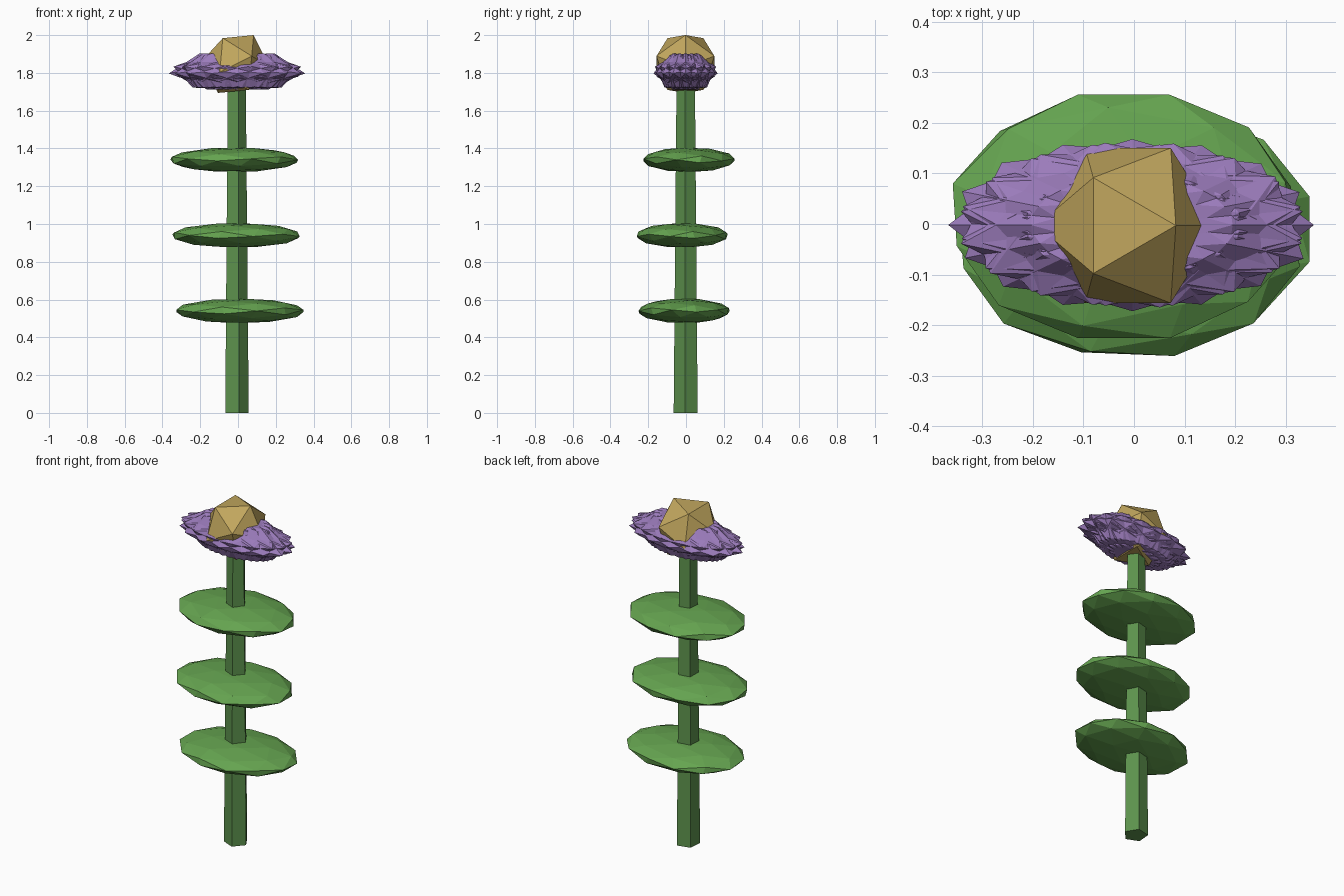
import bpy, bmesh, math, random
from mathutils import Matrix, Vector

if "Cube" in bpy.data.objects:
    bpy.data.objects.remove(bpy.data.objects["Cube"])

random.seed(4)
CX = -0.01  # axis of the flower


def material(name, rgb):
    m = bpy.data.materials.new(name)
    m.diffuse_color = (*rgb, 1)
    m.use_nodes = True
    m.node_tree.nodes["Principled BSDF"].inputs["Base Color"].default_value = m.diffuse_color
    return m


STEM = material("stem_green", (0.11, 0.29, 0.075))
LEAF = material("leaf_green", (0.13, 0.37, 0.08))
PETAL = material("petal_purple", (0.33, 0.20, 0.50))
GOLD = material("centre_gold", (0.53, 0.38, 0.11))


def finish(bm, name, mat):
    me = bpy.data.meshes.new(name)
    bm.to_mesh(me)
    bm.free()
    me.materials.append(mat)
    ob = bpy.data.objects.new(name, me)
    bpy.context.collection.objects.link(ob)
    return ob


def add_ico(bm, centre, scale, yaw=0.0, subdivisions=1):
    """Icosahedron with an edge on top, turned first and then flattened."""
    m = (Matrix.Translation(Vector(centre)) @ Matrix.Diagonal((*scale, 1))
         @ Matrix.Rotation(math.radians(yaw), 4, 'Z')
         @ Matrix.Rotation(math.radians(31.717), 4, 'Y'))
    bmesh.ops.create_icosphere(bm, subdivisions=subdivisions, radius=1, matrix=m)


# Five-sided tapered stem
bm = bmesh.new()
bmesh.ops.create_cone(bm, cap_ends=True, segments=5, radius1=0.067, radius2=0.051,
                      depth=1.8, matrix=Matrix.Translation((0, 0, 0.9)))
first = min(bm.verts, key=lambda v: v.co.z)
turn = math.radians(283) - math.atan2(first.co.y, first.co.x)
bmesh.ops.rotate(bm, verts=bm.verts, matrix=Matrix.Rotation(turn, 3, 'Z'))
bmesh.ops.translate(bm, verts=bm.verts, vec=(CX, 0, 0))
finish(bm, "stem", STEM)

# Three flat faceted leaves, each shifted a little around the stem
for i, (x, y, yaw) in enumerate([(0.01, -0.01, 15), (-0.01, -0.02, 135), (-0.02, 0.015, 255)]):
    bm = bmesh.new()
    add_ico(bm, (x, y, 0.54 + 0.4 * i), (0.35, 0.25, 0.066), yaw, 2)
    finish(bm, f"leaf_{i + 1}", LEAF)

# Overlapping spiky petals forming a flattened bloom
bm = bmesh.new()
for i in range(16):
    a = i * 22.5
    r = math.radians(a)
    k = random.uniform(0.97, 1.0)
    add_ico(bm, (-0.003 + 0.018 * math.cos(r), -0.002 + 0.01 * math.sin(r), 1.807),
            (0.35 * k, 0.165 * k, 0.112), a)
finish(bm, "petals", PETAL)

# Golden flower centre
bm = bmesh.new()
add_ico(bm, (CX - 0.002, -0.003, 1.847), (0.18, 0.18, 0.18))
finish(bm, "flower_centre", GOLD)
